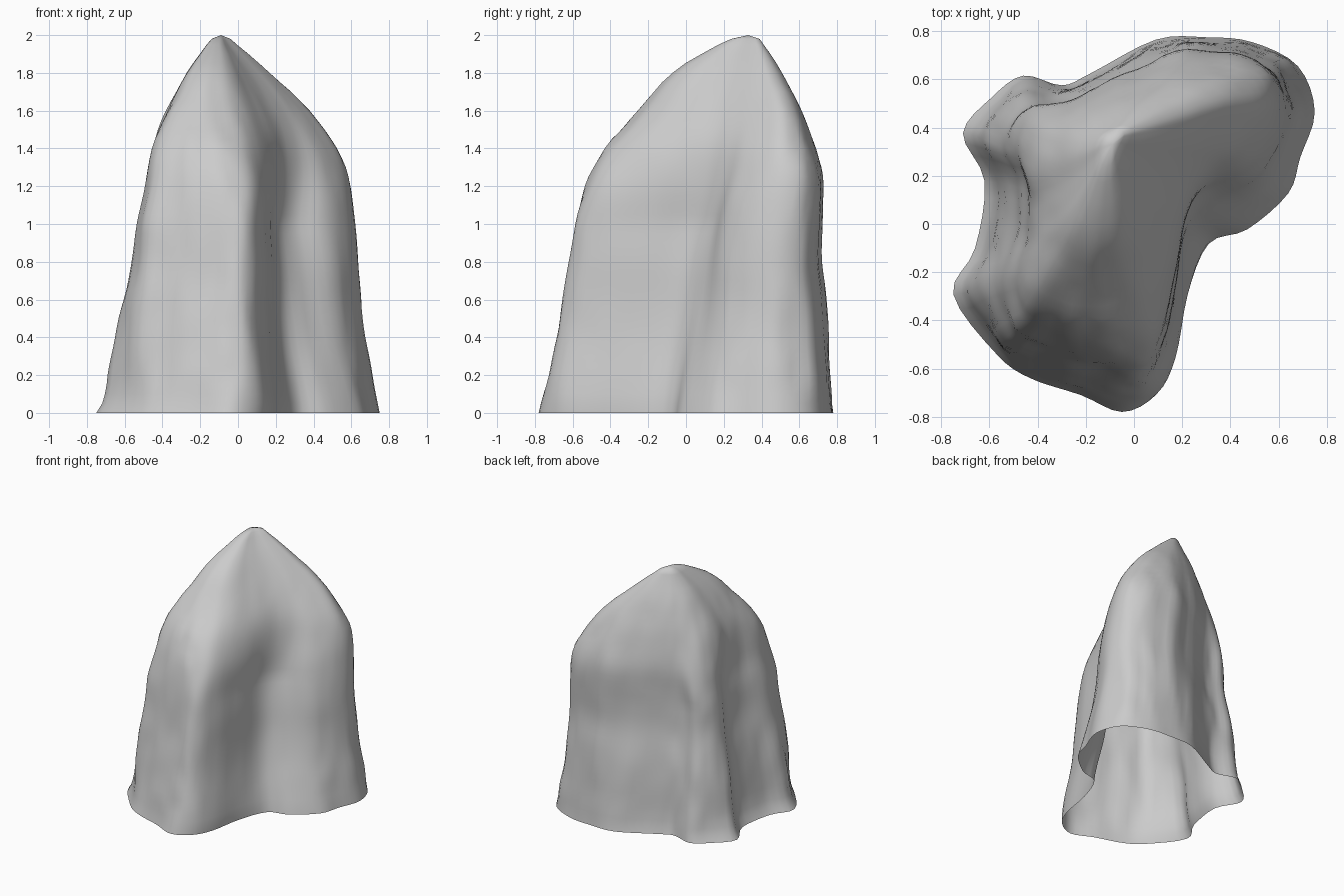
import bpy
import bmesh
from mathutils import Vector, noise

cube = bpy.data.objects.get("Cube")
if cube:
    bpy.data.objects.remove(cube, do_unlink=True)

SIDES_PER_SPAN = 4
LEVEL_STEP = 0.05

# Three matching outlines, counter-clockwise from the front tip
FOOT = [(-.05, -.78), (.09, -.71), (.17, -.56), (.22, -.30), (.31, -.08), (.47, -.02),
        (.64, .13), (.69, .28), (.75, .47), (.68, .66), (.49, .76), (.30, .78),
        (.09, .77), (-.18, .63), (-.30, .58), (-.46, .62), (-.59, .53), (-.71, .38),
        (-.62, .18), (-.66, -.10), (-.75, -.29), (-.57, -.54), (-.43, -.64), (-.22, -.71)]
SHOULDER = [(-.02, -.60), (.08, -.56), (.14, -.42), (.18, -.20), (.21, .02), (.31, .15),
            (.47, .21), (.58, .33), (.64, .47), (.60, .64), (.45, .72), (.25, .74),
            (.03, .66), (-.20, .55), (-.32, .51), (-.43, .50), (-.49, .44), (-.53, .33),
            (-.47, .16), (-.49, -.06), (-.54, -.24), (-.50, -.44), (-.35, -.51), (-.18, -.56)]
CROWN = [(-.12, -.23), (-.02, -.19), (.06, -.10), (.12, .03), (.18, .16), (.25, .27),
         (.31, .35), (.36, .43), (.39, .51), (.34, .58), (.22, .61), (.10, .60),
         (-.04, .56), (-.17, .51), (-.24, .47), (-.30, .42), (-.35, .35), (-.38, .25),
         (-.37, .12), (-.37, .01), (-.37, -.09), (-.34, -.18), (-.28, -.22), (-.20, -.24)]

# Extent at each height: z, left, right, front, back
EXTENT = [(0, -.75, .75, -.78, .78), (.05, -.71, .74, -.77, .77),
          (.2, -.68, .71, -.74, .76), (.4, -.65, .67, -.69, .75),
          (.6, -.61, .65, -.65, .74), (.8, -.56, .64, -.61, .71),
          (1, -.54, .62, -.59, .72), (1.2, -.49, .60, -.54, .73),
          (1.3, -.48, .57, -.49, .72), (1.4, -.46, .53, -.43, .68),
          (1.5, -.43, .46, -.36, .65), (1.6, -.38, .38, -.24, .61),
          (1.7, -.33, .28, -.17, .56), (1.8, -.28, .17, -.09, .52),
          (1.9, -.20, .06, .07, .44), (1.95, -.17, -.01, .17, .41),
          (1.98, -.14, -.04, .24, .39)]
PEAK = Vector((-.09, .33, 2))


def smooth_loop(points):
    """Closed Catmull-Rom curve through the points."""
    pts = [Vector(p) for p in points]
    count = len(pts)
    loop = []
    for i in range(count):
        a, b, c, d = (pts[(i + k) % count] for k in (-1, 0, 1, 2))
        for s in range(SIDES_PER_SPAN):
            t = s / SIDES_PER_SPAN
            loop.append(b + (c - a) * (t / 2)
                        + (a * 2 - b * 5 + c * 4 - d) * (t * t / 2)
                        + (b * 3 - a - c * 3 + d) * (t ** 3 / 2))
    return loop


def normalised(loop):
    """Fit a loop to the unit square."""
    xs, ys = [p.x for p in loop], [p.y for p in loop]
    x0, y0 = min(xs), min(ys)
    w, h = max(xs) - x0, max(ys) - y0
    return [Vector(((p.x - x0) / w, (p.y - y0) / h)) for p in loop]


def blend(first, second, t):
    """Mix two loops with an eased weight."""
    t = max(0, min(1, t))
    return [p.lerp(q, t) for p, q in zip(first, second)]


def extent_at(z):
    for low, high in zip(EXTENT, EXTENT[1:]):
        if z <= high[0]:
            t = (z - low[0]) / (high[0] - low[0])
            return [a + (b - a) * t for a, b in zip(low[1:], high[1:])]
    return EXTENT[-1][1:]


def soft_extent(z):
    """Average the extent over a short height to avoid ledges."""
    reach = max(0, min(.08, z, EXTENT[-1][0] - z))
    samples = [extent_at(z + k * reach) for k in (-1, -.5, 0, .5, 1)]
    return [sum(column) / len(samples) for column in zip(*samples)]


foot, shoulder, crown = (normalised(smooth_loop(o)) for o in (FOOT, SHOULDER, CROWN))


def section(z):
    """Rock outline at one height, roughened with long vertical streaks."""
    loop = blend(foot, shoulder, z)
    t = max(0, min(1, (z - .95) / .75))
    loop = blend(loop, crown, t * t * (3 - 2 * t))
    left, right, front, back = soft_extent(z)
    middle = Vector(((left + right) / 2, (front + back) / 2, z))
    ring = []
    for p in normalised(loop):
        co = Vector((left + p.x * (right - left), front + p.y * (back - front), z))
        rough = noise.noise(Vector((co.x * 7, co.y * 7, z * 1.2)))
        rough += noise.noise(Vector((co.x * 14, co.y * 14, z * 4))) / 2
        co += (co - middle) * rough * .025 * min(1, z * 5)
        ring.append(co)
    return ring


# Rock shell: stacked rings, open below, closed at the peak
heights = [i * LEVEL_STEP for i in range(int(1.95 / LEVEL_STEP) + 1)] + [1.98]
bm = bmesh.new()
rings = [[bm.verts.new(co) for co in section(z)] for z in heights]
count = len(rings[0])
for low, high in zip(rings, rings[1:]):
    for i in range(count):
        j = (i + 1) % count
        bm.faces.new((low[i], low[j], high[j], high[i]))
tip = bm.verts.new(PEAK)
for i in range(count):
    bm.faces.new((rings[-1][i], rings[-1][(i + 1) % count], tip))

mesh = bpy.data.meshes.new("rock_spire")
bm.to_mesh(mesh)
bm.free()
rock = bpy.data.objects.new("rock_spire", mesh)
bpy.context.collection.objects.link(rock)
for face in mesh.polygons:
    face.use_smooth = True

# Stone colour
stone = bpy.data.materials.new("grey_stone")
stone.use_nodes = True
grey = (.6, .6, .6, 1)
stone.diffuse_color = grey
stone.node_tree.nodes["Principled BSDF"].inputs["Base Color"].default_value = grey
mesh.materials.append(stone)
